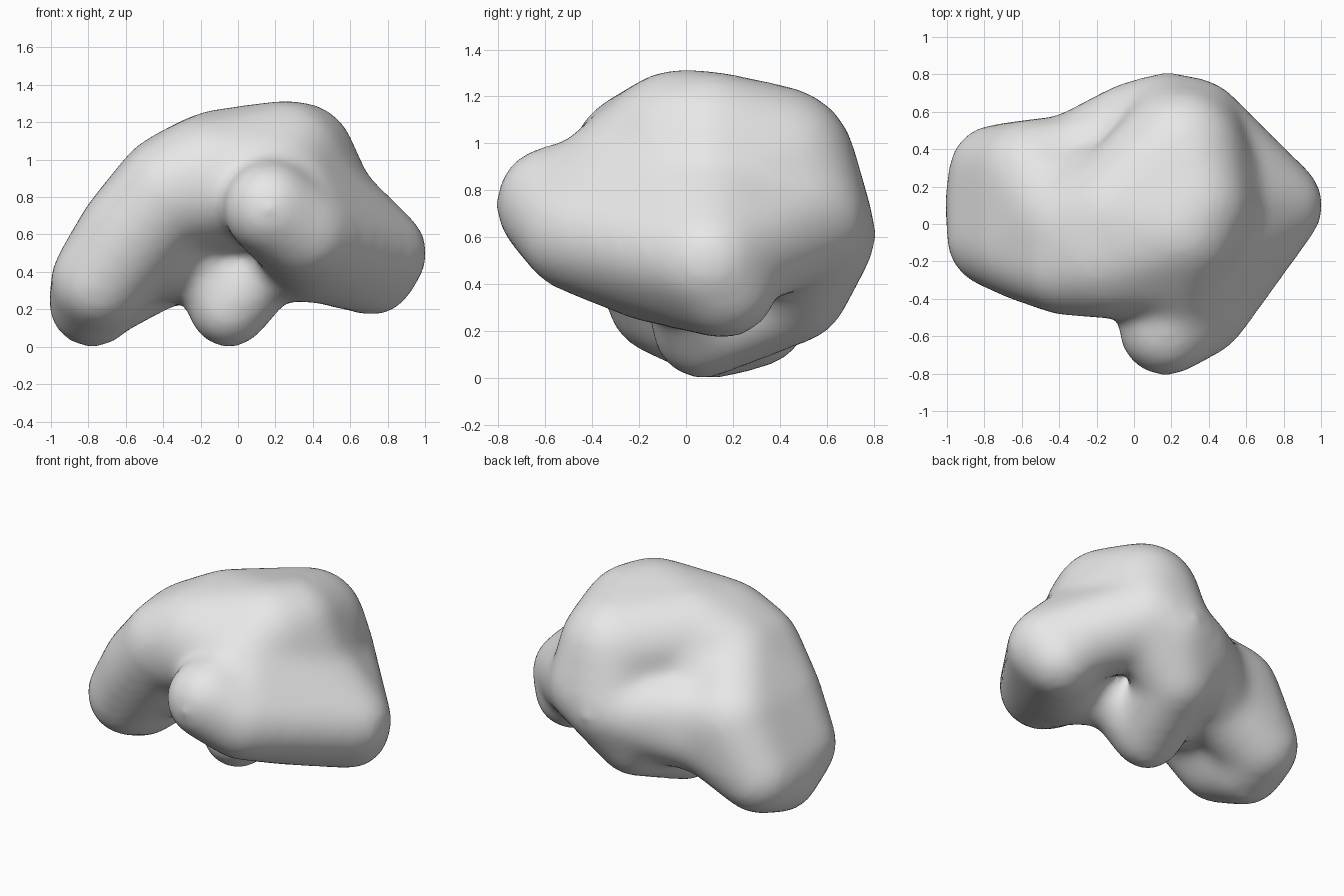
import bpy, bmesh
from mathutils import Vector

cube = bpy.data.objects.get("Cube")
if cube:
    bpy.data.objects.remove(cube, do_unlink=True)

# Key masses of the body: x, y, z, radius
LOBES = {
    "foot_front": (-.74, -.08, .35, .25), "foot_mid": (-.78, .12, .23, .22),
    "foot_back": (-.74, .28, .29, .24),
    "shoulder_front": (-.56, -.13, .60, .28), "shoulder_back": (-.54, .26, .59, .29),
    "shoulder_top": (-.36, -.20, .83, .28), "shoulder_mid": (-.36, .00, .85, .28),
    "crown_left": (-.15, -.15, .88, .35), "crown_mid": (-.10, .05, .95, .31),
    "crown_top": (.25, -.02, .98, .33), "crown_right": (.32, .10, 1.0, .30),
    "crown_back": (.25, .38, .90, .34),
    "neck": (.20, -.18, .88, .31), "flank": (.45, .10, .75, .28),
    "rear_left": (.00, .50, .58, .25), "rear_mid": (.18, .56, .61, .24),
    "rear_right": (.32, .50, .68, .27), "rear_low": (.05, .46, .38, .22),
    "stub": (-.05, .07, .21, .20), "bridge": (.18, .00, .42, .16),
    "core": (-.14, .12, .50, .22), "inner": (-.36, .10, .54, .28),
    "arm_low": (-.40, .32, .45, .22), "arm_high": (-.30, .35, .60, .22),
    "nose": (.17, -.56, .74, .24), "nose_base": (.20, -.40, .76, .25),
    "cheek": (.35, -.45, .62, .25), "belly": (.42, -.15, .50, .25),
    "side_high": (.76, .10, .50, .24), "side_low": (.72, .16, .40, .22),
}

# Masses that are skinned together into one convex piece
PIECES = [
    # big leg and shoulder
    ("foot_front", "foot_mid", "foot_back", "shoulder_front", "shoulder_back"),
    ("shoulder_front", "shoulder_top", "shoulder_mid", "shoulder_back"),
    ("shoulder_top", "shoulder_mid", "crown_left", "crown_mid"),
    # crown
    ("crown_left", "crown_mid", "crown_top", "crown_back"),
    ("crown_top", "crown_right", "crown_back", "flank"),
    ("neck", "crown_left", "crown_top", "flank"),
    # rear and low stub
    ("crown_back", "rear_mid", "rear_right"),
    ("crown_back", "crown_right", "flank", "rear_right"),
    ("rear_left", "rear_mid", "rear_right", "rear_low"),
    ("rear_left", "rear_low", "stub"),
    ("stub", "bridge"),
    ("bridge", "belly"),
    # rear arm and hollow behind the leg
    ("stub", "core"),
    ("core", "inner", "arm_low", "arm_high"),
    ("foot_back", "shoulder_back", "arm_low", "arm_high"),
    ("arm_low", "arm_high", "rear_left"),
    ("inner", "arm_low", "shoulder_front", "crown_mid"),
    # nose and right side
    ("nose", "cheek", "nose_base"),
    ("nose_base", "cheek", "neck"),
    ("nose", "cheek", "belly"),
    ("neck", "cheek", "flank", "side_high"),
    ("cheek", "belly", "side_high", "side_low"),
    ("flank", "rear_right", "side_high"),
]

MELT = .0038  # extra radius that the softening takes away again

ball = bmesh.new()
bmesh.ops.create_icosphere(ball, subdivisions=3, radius=1)
DIRECTIONS = [v.co.copy() for v in ball.verts]
ball.free()


def add_piece(target, names):
    """Add the convex skin around the named masses to the target mesh."""
    bm = bmesh.new()
    for n in names:
        x, y, z, r = LOBES[n]
        for d in DIRECTIONS:
            bm.verts.new(Vector((x, y, z)) + d * (r + MELT / r))
    bmesh.ops.convex_hull(bm, input=bm.verts[:])
    loose = [v for v in bm.verts if not v.link_faces]
    bmesh.ops.delete(bm, geom=loose, context='VERTS')
    bmesh.ops.recalc_face_normals(bm, faces=bm.faces[:])
    part = bpy.data.meshes.new("piece")
    bm.to_mesh(part)
    bm.free()
    target.from_mesh(part)
    bpy.data.meshes.remove(part)


bm = bmesh.new()
for names in PIECES:
    add_piece(bm, names)
skin = bpy.data.meshes.new("body")
bm.to_mesh(skin)
bm.free()
body = bpy.data.objects.new("body", skin)
bpy.context.collection.objects.link(body)

# Plain grey finish
grey = bpy.data.materials.new("light_grey")
grey.use_nodes = True
colour = (.8, .8, .8, 1)
grey.diffuse_color = colour
grey.node_tree.nodes["Principled BSDF"].inputs["Base Color"].default_value = colour
skin.materials.append(grey)

# Fuse the pieces and melt the joints
remesh = body.modifiers.new("fuse", 'REMESH')
remesh.mode = 'VOXEL'
remesh.voxel_size = .03
remesh.use_smooth_shade = True
soften = body.modifiers.new("soften", 'SMOOTH')
soften.factor = .5
soften.iterations = 28
